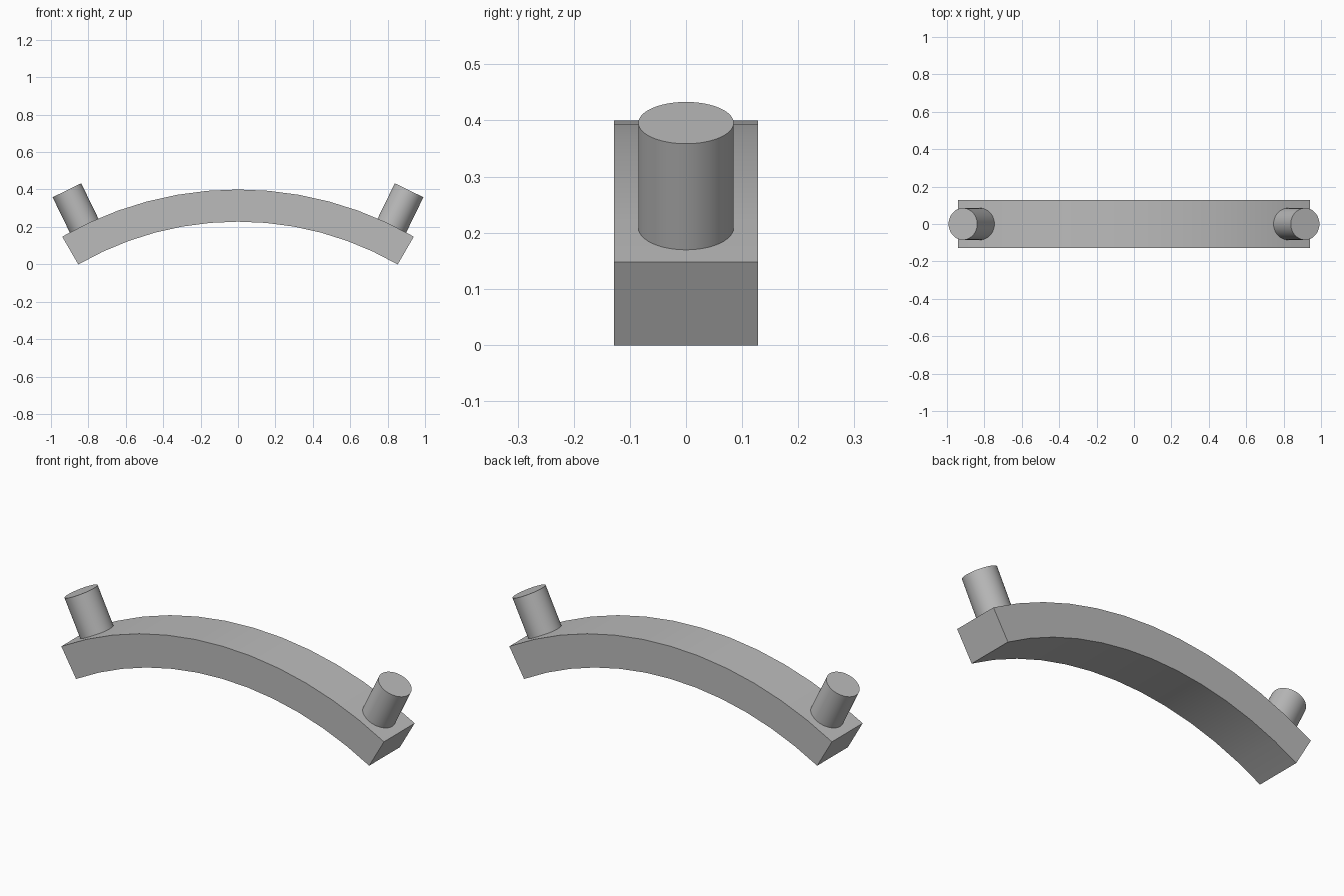
import bpy, bmesh, math
from mathutils import Matrix

cube = bpy.data.objects.get("Cube")
if cube:
    bpy.data.objects.remove(cube, do_unlink=True)

OUTER, INNER, HALF_ANGLE = 1.88, 1.708, 30
CENTRE_Z = 0.40 - OUTER
HALF_DEPTH = 0.128
SEGMENTS = 12
PEG_ANGLE, PEG_RADIUS, PEG_START, PEG_END = 26, 0.085, 1.80, 2.087

grey = bpy.data.materials.new("plain grey")
grey.use_nodes = True
colour = (0.5, 0.5, 0.5, 1)
grey.diffuse_color = colour
grey.node_tree.nodes["Principled BSDF"].inputs["Base Color"].default_value = colour


def finish(bm, name):
    bmesh.ops.recalc_face_normals(bm, faces=bm.faces)
    mesh = bpy.data.meshes.new(name)
    bm.to_mesh(mesh)
    bm.free()
    mesh.materials.append(grey)
    obj = bpy.data.objects.new(name, mesh)
    bpy.context.collection.objects.link(obj)
    bpy.ops.object.select_all(action="DESELECT")
    obj.select_set(True)
    bpy.context.view_layer.objects.active = obj
    bpy.ops.object.shade_smooth_by_angle(angle=math.radians(30))
    return obj


# Curved bar: a rectangular section swept along an arc
bm = bmesh.new()
section = [(INNER, -HALF_DEPTH), (OUTER, -HALF_DEPTH), (OUTER, HALF_DEPTH), (INNER, HALF_DEPTH)]
rings = []
for i in range(SEGMENTS + 1):
    a = math.radians(HALF_ANGLE * (2 * i / SEGMENTS - 1))
    rings.append([bm.verts.new((r * math.sin(a), y, CENTRE_Z + r * math.cos(a)))
                  for r, y in section])
for r0, r1 in zip(rings, rings[1:]):
    for k in range(4):
        n = (k + 1) % 4
        bm.faces.new((r0[k], r0[n], r1[n], r1[k]))
bm.faces.new(rings[0])
bm.faces.new(rings[-1])
finish(bm, "curved_bar")

# Round pegs standing radially near each end of the bar
for name, side in (("left_peg", 1), ("right_peg", -1)):
    bm = bmesh.new()
    place = (Matrix.Translation((0, 0, CENTRE_Z))
             @ Matrix.Rotation(math.radians(side * PEG_ANGLE), 4, "Y")
             @ Matrix.Translation((0, 0, (PEG_START + PEG_END) / 2)))
    bmesh.ops.create_cone(bm, cap_ends=True, segments=48, radius1=PEG_RADIUS,
                          radius2=PEG_RADIUS, depth=PEG_END - PEG_START, matrix=place)
    finish(bm, name)
